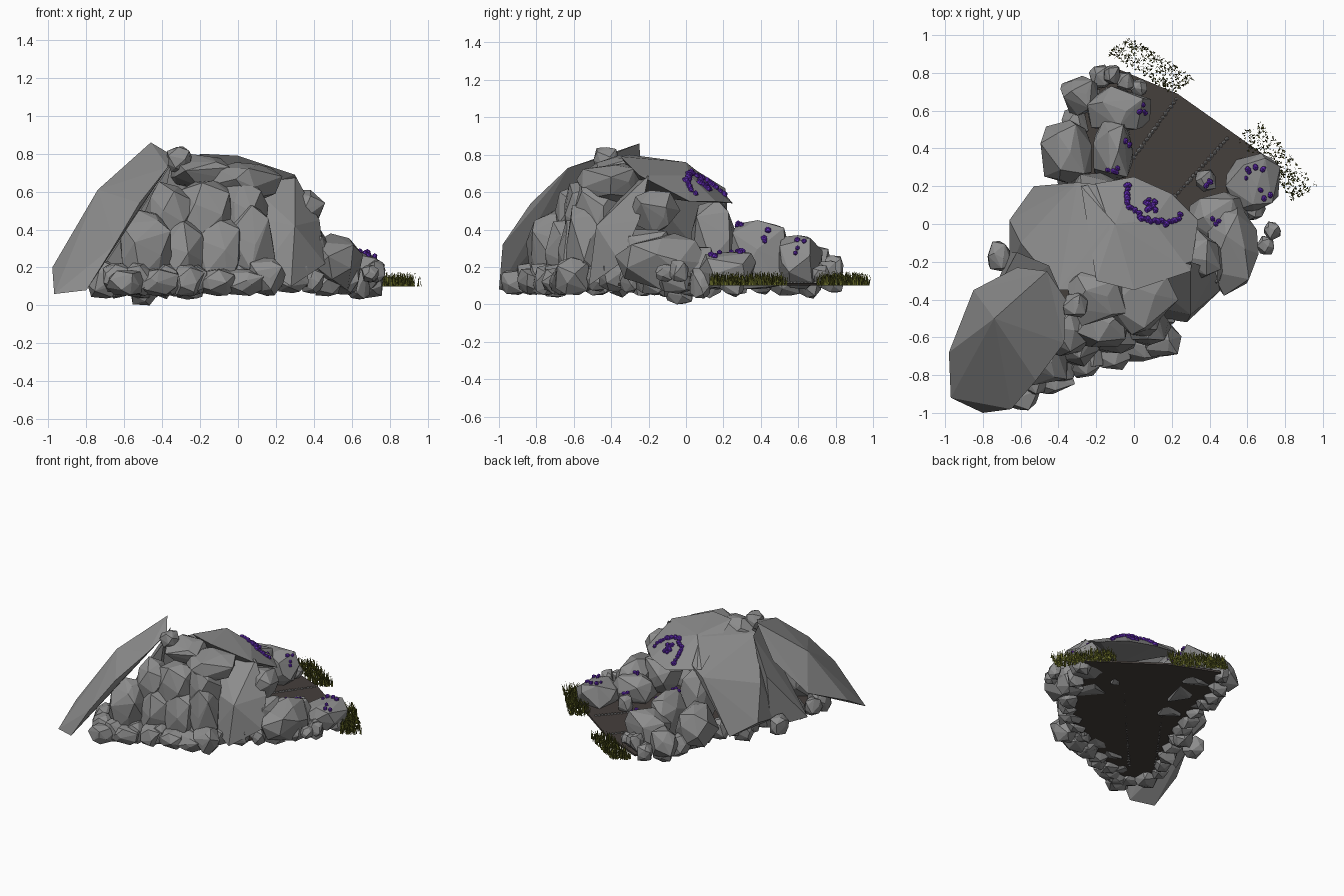
import bpy, bmesh, math, random
from mathutils import Vector, Matrix

if "Cube" in bpy.data.objects:
    bpy.data.objects.remove(bpy.data.objects["Cube"])

random.seed(7)
rnd = random.uniform


def material(name, rgb):
    m = bpy.data.materials.new(name)
    m.diffuse_color = (*rgb, 1)
    m.use_nodes = True
    m.node_tree.nodes["Principled BSDF"].inputs["Base Color"].default_value = m.diffuse_color
    return m


grey = material("grey_stone", [.27] * 3)


def finish(bm, name, mat=grey):
    bmesh.ops.recalc_face_normals(bm, faces=bm.faces)
    me = bpy.data.meshes.new(name)
    bm.to_mesh(me)
    bm.free()
    ob = bpy.data.objects.new(name, me)
    bpy.context.collection.objects.link(ob)
    me.materials.append(mat)
    return ob


def hull(name, pts):
    bm = bmesh.new()
    for p in pts:
        bm.verts.new(p)
    bmesh.ops.convex_hull(bm, input=bm.verts[:])
    bmesh.ops.delete(bm, geom=[v for v in bm.verts if not v.link_faces], context='VERTS')
    return finish(bm, name)


def rock(name, x, y, z0, z1, sx, sy, n=20):
    """Faceted boulder that fills a box: centre x, y, bottom, top, widths."""
    pts = []
    for i in range(n):
        h = 1 - (2 * i + 1) / n
        a = i * 2.4 + rnd(-.4, .4)
        r = math.sqrt(1 - h * h)
        p = Vector((r * math.cos(a), r * math.sin(a), h))
        pts.append(p / sum(abs(c) ** 4 for c in p) ** (1 / 4) * rnd(.85, 1))
    turn = Matrix.Rotation(rnd(-.4, .4), 3, (random.random(), random.random(), 1))
    pts = [turn @ p for p in pts]
    lo = [min(c) for c in zip(*pts)]
    hi = [max(c) for c in zip(*pts)]
    base, size = (x - sx / 2, y - sy / 2, z0), (sx, sy, z1 - z0)
    return hull(name, [[b + s * (c - l) / (h - l) for b, s, c, l, h in zip(base, size, p, lo, hi)]
                       for p in pts])


def along(path, step):
    """Evenly spaced points on a polyline."""
    for a, b in zip(path, path[1:]):
        a, b = Vector(a), Vector(b)
        n = max(1, round((b - a).length / step))
        for i in range(n):
            yield a.lerp(b, (i + .5) / n)


# Great slabs: the leaning one at the back, the roof and the side walls
hull("leaning_slab", [
    (-.98, -.68, .2), (-.97, -.92, .06), (-.8, -1, .08), (-.65, -.98, .32), (-.74, -.5, .61),
    (-.85, -.35, .35), (-.62, -.23, .6), (-.46, -.25, .86), (-.36, -.4, .8), (-.37, -.63, .73),
    (-.52, -.83, .54)])
hull("middle_slab", [
    (-.66, -.15, .1), (-.78, -.45, .1), (-.62, -.15, .5), (-.45, -.22, .76), (-.35, -.45, .75),
    (-.45, -.4, .3)])
hull("roof_slab", [
    (-.28, .2, .6), (0, .25, .54), (.2, .16, .55), (.34, .02, .55), (.3, -.25, .69),
    (0, -.35, .79), (-.2, -.3, .8), (-.1, 0, .76), (.1, .02, .69), (0, -.2, .58)])
hull("left_wall_slab", [
    (-.66, -.25, .15), (-.66, .02, .2), (-.53, .2, .12), (-.3, .22, .55), (-.2, .21, .62),
    (-.13, 0, .75), (-.14, -.35, .78), (-.4, -.35, .72), (-.6, -.1, .46)])
hull("right_wall_slab", [
    (.05, -.28, .65), (.3, -.2, .69), (.43, -.25, .45), (.46, -.35, .22), (.28, -.52, .1),
    (.14, -.5, .2), (.02, -.42, .48), (.3, -.48, .42)])

# Boulders flanking the mouth: x, y, top, width x, width y
for row in [(-.08, .61, .37, .34, .24), (-.29, .68, .31, .2, .21), (-.11, .39, .45, .21, .32),
            (-.36, .38, .4, .27, .34), (-.2, .15, .56, .24, .24), (.63, .22, .28, .29, .31),
            (.45, .02, .31, .32, .3), (.52, -.13, .38, .28, .5), (.38, .23, .24, .11, .12)]:
    x, y, top, sx, sy = row
    rock("mouth_rock", x, y, .08, top, sx, sy)
for start, end in [((-.15, .81), (.06, .7)), ((.75, 0), (.68, -.15))]:
    for p in along([start, end], .08):
        rock("mouth_stone", p.x, p.y, .12, rnd(.21, .27), .09, .1)

# Crown and shoulder boulders: x, y, bottom, top, width
for x, y, z0, z1, s in [(.03, -.38, .54, .755, .41), (-.31, -.43, .7, .84, .13),
                        (-.2, -.38, .6, .8, .32), (.33, -.16, .38, .61, .26),
                        (.36, -.2, .1, .4, .28)]:
    rock("crown_rock", x, y, z0, z1, s, s)

# Back wall: a tall row of boulders, with a low row outside and an upper row inside
for p in along([(.15, -.5), (-.2, -.58), (-.58, -.78)], .2):
    rock("back_wall_rock", p.x, p.y, .08, rnd(.45, .56), .27, .25)
for p in along([(.22, -.59), (-.18, -.7), (-.68, -.95)], .16):
    rock("back_foot_rock", p.x, p.y, .05, rnd(.18, .32), rnd(.17, .24), rnd(.13, .19))
for p in along([(.12, -.45), (-.45, -.6)], .2):
    rock("back_shoulder_rock", p.x, p.y, .3, rnd(.6, .68), .27, .25)

# Cave floor, a thin dark sheet
outline = [(.74, .33), (.23, .69), (-.13, .84), (-.3, .6), (-.37, .2), (-.58, -.29),
           (-.75, -.64), (-.6, -.87), (-.16, -.65), (.35, -.36), (.6, 0)]
bm = bmesh.new()
face = bm.faces.new([bm.verts.new((x, y, .1)) for x, y in outline])
up = bmesh.ops.extrude_face_region(bm, geom=[face])["geom"]
bmesh.ops.translate(bm, vec=(0, 0, .015), verts=[v for v in up if isinstance(v, bmesh.types.BMVert)])
finish(bm, "cave_floor", material("dark_earth", (.06, .05, .045)))

# Stones edging the floor, leaving the mouth open
for p in along(outline[2:] + outline[:1], .15):
    s = rnd(.12, .18)
    rock("edge_stone", p.x, p.y, rnd(.03, .07), .07 + s, s, s * rnd(.8, 1.2))
rock("low_stone", -.5, -.04, 0, .15, .14, .16)
rock("outer_stone", -.71, -.17, .05, .2, .13, .16)


def pebbles(name, spots, r, mat=grey):
    bm = bmesh.new()
    for p in spots:
        s = r * rnd(.8, 1.2)
        m = (Matrix.Translation(p) @ Matrix.Rotation(rnd(0, 6), 4, 'Z')
             @ Matrix.Diagonal((s, s * .8, s * .9, 1)))
        bmesh.ops.create_icosphere(bm, subdivisions=1, radius=1, matrix=m)
    return finish(bm, name, mat)


# Two pebble lines running into the cave
for line in [((.23, .67, .115), (-.7, -.6, .105)), ((.5, .46, .115), (-.5, -.65, .105))]:
    pebbles("pebble_line", along(line, .024), .013)

# Purple growths dropped onto the rocks from above
purple = material("purple", (.13, .025, .48))
dg = bpy.context.evaluated_depsgraph_get()


def drop(p, spread):
    x, y = p[0] + rnd(-spread, spread), p[1] + rnd(-spread, spread)
    hit, loc, *_ = bpy.context.scene.ray_cast(dg, (x, y, 2), (0, 0, -1))
    return loc + Vector((0, 0, .006)) if hit else Vector((x, y, .13))


arc = [(-.03, .22), (-.03, .1), (.05, .03), (.18, 0), (.25, .05)]
pebbles("purple_arc", [drop(p, .008) for p in along(arc, .016)]
        + [drop((.09, .1), .03) for i in range(9)], .02, purple)
for p in [(.04, .61), (-.04, .43), (-.11, .28), (.6, .27), (.67, .29), (.7, .15), (.4, .23), (.43, .01)]:
    pebbles("purple_cluster", [drop(p, .03) for i in range(4)], .017, purple)

# Grass patches: upright slivers scattered over two slanted strips
olive = material("olive_grass", (.13, .14, .02))
for a, b in [((-.15, .91), (.2, .69)), ((.54, .46), (.84, .12))]:
    a, b = Vector((*a, .1)), Vector((*b, .1))
    bm = bmesh.new()
    for i in range(500):
        p = a.lerp(b, random.random()) + Vector((.13, .08, 0)) * random.random()
        t = rnd(0, math.tau)
        w = Vector((math.cos(t), math.sin(t), 0)) * .006
        tip = p + Vector((rnd(-.015, .015), rnd(-.015, .015), rnd(.045, .08)))
        bm.faces.new([bm.verts.new(c) for c in (p - w, p + w, tip)])
    finish(bm, "grass_patch", olive)
